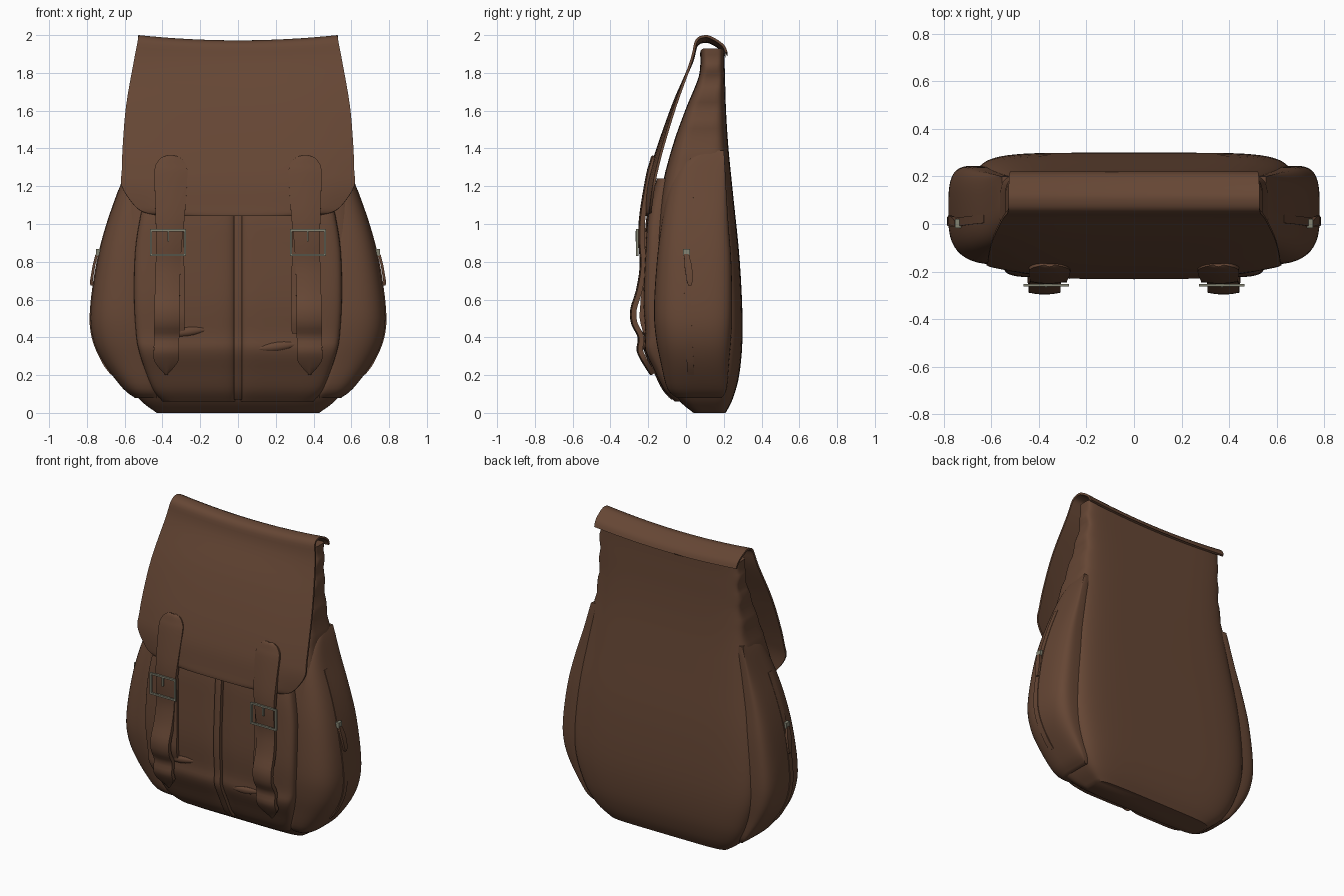
import bpy, bmesh, math
from mathutils import Vector

if "Cube" in bpy.data.objects:
    bpy.data.objects.remove(bpy.data.objects["Cube"])


def material(name, rgb):
    m = bpy.data.materials.new(name)
    m.diffuse_color = (*rgb, 1)
    m.use_nodes = True
    m.node_tree.nodes["Principled BSDF"].inputs["Base Color"].default_value = m.diffuse_color
    return m


LEATHER = material("brown leather", (0.132, 0.062, 0.035))
METAL = material("dull metal", (0.23, 0.23, 0.17))


def finish(name, bm, mat, mirror=False, angle=40):
    bmesh.ops.recalc_face_normals(bm, faces=bm.faces)
    me = bpy.data.meshes.new(name)
    bm.to_mesh(me)
    bm.free()
    me.materials.append(mat)
    me.shade_smooth()
    me.set_sharp_from_angle(angle=math.radians(angle))
    ob = bpy.data.objects.new(name, me)
    bpy.context.collection.objects.link(ob)
    if mirror:
        mod = ob.modifiers.new("Mirror", 'MIRROR')
        mod.use_mirror_merge = False
    return ob


def smooth(keys, n=4):
    """Catmull-Rom resampling of a list of tuples."""
    out = []
    for i in range(len(keys) - 1):
        p0, p1 = keys[max(i - 1, 0)], keys[i]
        p2, p3 = keys[i + 1], keys[min(i + 2, len(keys) - 1)]
        for k in range(n):
            t = k / n
            out.append(tuple(
                b + 0.5 * t * (c - a + t * (2 * a - 5 * b + 4 * c - d + t * (3 * (b - c) + d - a)))
                for a, b, c, d in zip(p0, p1, p2, p3)))
    return out + [keys[-1]]


def loft(name, rings, mat=LEATHER, **kw):
    bm = bmesh.new()
    vs = [[bm.verts.new(p) for p in r] for r in rings]
    n = len(vs[0])
    for a, b in zip(vs, vs[1:]):
        for i in range(n):
            j = (i + 1) % n
            bm.faces.new((a[i], a[j], b[j], b[i]))
    bm.faces.new(vs[0])
    bm.faces.new(vs[-1])
    return finish(name, bm, mat, **kw)


def rounded(e, n=48):
    """Unit superellipse; a small exponent gives a boxy shape."""
    sp = lambda v: math.copysign(abs(v) ** e, v)
    return [(sp(math.cos(a)), sp(math.sin(a)))
            for a in (2 * math.pi * (i + 0.5) / n for i in range(n))]


def ribbon(name, pts, side, thick, mat=LEATHER, nu=1, shape=None, **kw):
    """Flat band along pts (x, y, z, half width), widened along side."""
    side = Vector(side)
    rings = []
    for i, p in enumerate(pts):
        a, b = pts[max(i - 1, 0)], pts[min(i + 1, len(pts) - 1)]
        nrm = (Vector(b[:3]) - Vector(a[:3])).cross(side).normalized() * thick
        us = [2 * k / nu - 1 for k in range(nu + 1)]
        outer = []
        for u in us:
            v = Vector(p[:3]) + side * u * p[3]
            outer.append(v + Vector(shape(u, v)) if shape else v)
        rings.append(outer + [v + nrm for v in reversed(outer)])
    return loft(name, rings, mat, **kw)


# main bag: (z, half width, front y, back y)
keys = [(0, .43, .04, .21), (.08, .53, -.05, .25), (.22, .61, -.12, .285), (.45, .67, -.165, .30),
        (.8, .655, -.165, .285), (1.15, .60, -.135, .25), (1.4, .555, -.075, .225),
        (1.6, .525, -.005, .212), (1.76, .515, .06, .207), (1.85, .51, .075, .205), (1.93, .51, .075, .205)]
rings = []
for z, hw, yf, yb in smooth(keys):
    wrinkle = .016 * math.sin(z * 42) if 1.38 < z < 1.88 else 0
    dip = .035 * max(0, (z - 1.75) / .18)
    rings.append([((hw + wrinkle * (1 - abs(v))) * u, (yf + yb) / 2 + (yb - yf) / 2 * v, z - dip * (1 - u * u))
                  for u, v in rounded(.33, 64)])
loft("main_bag", rings)

# side pockets: (z, inner x, outer x, front y, back y)
keys = [(.08, .47, .545, -.05, .19), (.13, .49, .61, -.10, .215), (.27, .53, .715, -.135, .228),
        (.4, .555, .77, -.16, .24), (.55, .57, .78, -.17, .245), (.8, .56, .745, -.155, .24),
        (1.0, .54, .695, -.13, .225), (1.2, .51, .625, -.09, .212), (1.33, .49, .58, -.03, .205),
        (1.39, .48, .555, .06, .20)]
rings = []
for z, xi, xo, yf, yb in smooth(keys):
    ring = []
    for u, v in rounded(.5):
        if v < 0:  # softer corner towards the front
            u, v = math.copysign(abs(u) ** 1.5, u), -abs(v) ** 1.5
        cx = xi + .04 * (v + 1)
        ring.append((cx + (u * (xo - cx) if u > 0 else u * .08), (yf + yb) / 2 + (yb - yf) / 2 * v, z))
    rings.append(ring)
loft("side_pocket", rings, mirror=True)

# front pocket halves: (z, outer x, front y)
front = smooth([(.06, .40, -.06), (.12, .45, -.115), (.22, .49, -.165), (.33, .525, -.215), (.42, .54, -.215),
                (.6, .55, -.225), (.85, .545, -.215), (1.05, .515, -.2), (1.24, .47, -.155)])
rings = []
for z, xe, yf in front:
    cx, rx = (xe + .012) / 2, (xe - .012) / 2
    rings.append([(cx + rx * u, yf + .09 + .09 * v, z) for u, v in rounded(.36)])
loft("front_pocket", rings, mirror=True)

# centre seam band between the two pockets
ribbon("centre_seam", [(0, y - .008, z, .022) for z, _, y in front if .065 < z < 1.2], (1, 0, 0), .04, nu=2,
       shape=lambda u, v: (0, .006 * u * u, 0))

# small folds in the pocket leather
for name, x, z, w in (("right_fold", .21, .352, .10), ("left_fold", -.27, .43, .10)):
    loft(name, [[(x + t * w, -.215 + .016 * (1 - t * t) * v, z + .02 * (.2 + 1 - t * t) * u + .012 * t)
                 for u, v in rounded(1, 12)] for t in (-1, -.7, -.35, 0, .35, .7, 1)])

# flap over the top: profile (x, y, z, half width)
keys = [(0, .22, 1.91, .522), (0, .2, 1.95, .525), (0, .145, 1.988, .528), (0, .1, 2.0, .528),
        (0, .05, 1.975, .53), (0, .022, 1.87, .55), (0, -.075, 1.63, .592), (0, -.15, 1.42, .61),
        (0, -.19, 1.29, .615), (0, -.212, 1.2, .615), (0, -.226, 1.1, .55), (0, -.232, 1.06, .49),
        (0, -.232, 1.042, .40)]


def flap_shape(u, v):
    low = max(0, min(1, (1.9 - v.z) / .7))
    top = max(0, min(1, (v.z - 1.7) / .25))
    return (0, .035 * low * u ** 4, -.028 * top * (1 - u * u))


ribbon("top_flap", smooth(keys), (1, 0, 0), -.013, nu=16, shape=flap_shape)

# long straps, rounded at the top and pointed at the bottom
keys = [(.355, -.18, 1.362, .02), (.355, -.187, 1.35, .053), (.355, -.197, 1.315, .08), (.355, -.21, 1.27, .087),
        (.357, -.232, 1.15, .083), (.36, -.25, 1.02, .076), (.365, -.252, .9, .068), (.37, -.245, .78, .066),
        (.374, -.265, .65, .066), (.376, -.295, .55, .067), (.377, -.29, .47, .067), (.378, -.256, .4, .067),
        (.379, -.262, .33, .067), (.38, -.235, .27, .062), (.38, -.19, .2, .004)]
ribbon("long_strap", smooth(keys, 3), (1, 0, 0), -.026, nu=4,
       shape=lambda u, v: (0, .008 * u * u, 0), mirror=True)

# short straps underneath that hold the buckles
keys = [(.345, -.235, .96, .055), (.34, -.232, .8, .055), (.335, -.24, .6, .053), (.335, -.245, .5, .053),
        (.335, -.225, .42, .05)]
ribbon("under_strap", smooth(keys, 3), (1, 0, 0), -.025, mirror=True)


def boxes(name, parts, mat, **kw):
    bm = bmesh.new()
    for c, s in parts:
        vs = bmesh.ops.create_cube(bm, size=1)["verts"]
        bmesh.ops.scale(bm, vec=s, verts=vs)
        bmesh.ops.translate(bm, vec=c, verts=vs)
    return finish(name, bm, mat, **kw)


# buckle frames with prongs
boxes("buckle", [((.37, -.258, .967), (.19, .012, .011)), ((.37, -.258, .836), (.19, .012, .011)),
                 ((.28, -.258, .90), (.011, .012, .14)), ((.46, -.258, .90), (.011, .012, .14)),
                 ((.37, -.262, .935), (.009, .012, .055))], METAL, mirror=True)

# zips on the side pockets, with slider and pull tab
zipper = smooth([(.627, .022, 1.18, .018), (.69, .015, 1.0, .018), (.742, .008, .8, .018), (.777, .01, .55, .018),
                 (.768, .015, .4, .018), (.715, .022, .27, .018), (.665, .025, .2, .018)])
ribbon("side_zip", [(x + .007, y, z, w) for x, y, z, w in zipper], (0, 1, 0), -.025, mirror=True)
boxes("zip_slider", [((.738, .002, .85), (.03, .036, .035))], METAL, mirror=True)
ribbon("zip_pull", [(.755, .002, .84, .012), (.77, .012, .78, .02), (.783, .02, .7, .016), (.782, .02, .675, .008)],
       (0, 1, 0), -.014, mirror=True)
